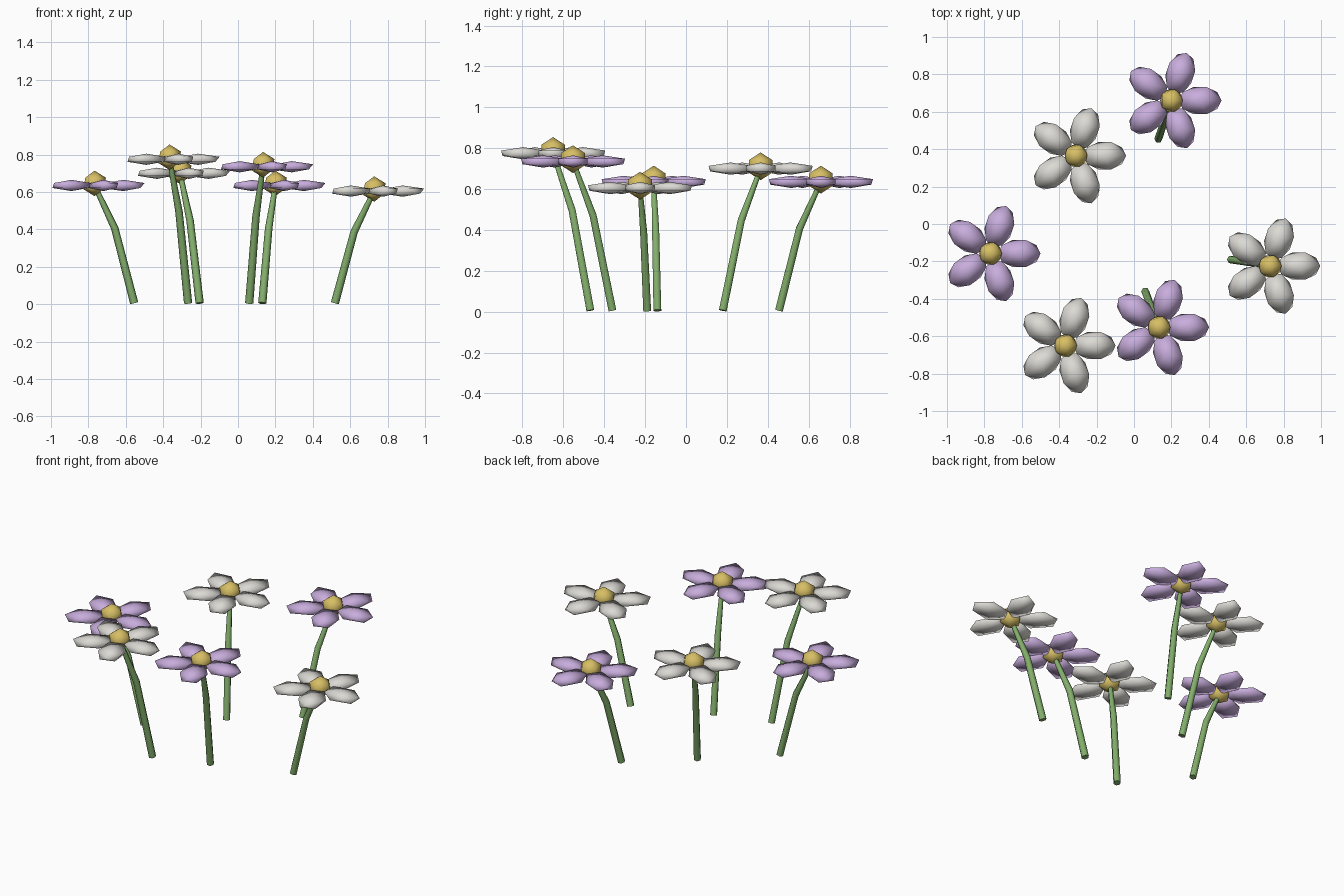
import bpy
import bmesh
from math import radians
from mathutils import Matrix, Vector

cube = bpy.data.objects.get("Cube")
if cube:
    bpy.data.objects.remove(cube, do_unlink=True)


def material(name, rgb):
    m = bpy.data.materials.new(name)
    m.use_nodes = True
    colour = (*rgb, 1.0)
    m.diffuse_color = colour
    m.node_tree.nodes["Principled BSDF"].inputs["Base Color"].default_value = colour
    return m


GREEN = material("stem green", (0.23, 0.43, 0.15))
PURPLE = material("petal lilac", (0.58, 0.42, 0.72))
WHITE = material("petal white", (0.71, 0.70, 0.66))
YELLOW = material("centre yellow", (0.68, 0.52, 0.13))


def mesh_object(name, bm, mat):
    mesh = bpy.data.meshes.new(name)
    bm.to_mesh(mesh)
    bm.free()
    mesh.materials.append(mat)
    mesh.shade_smooth()
    obj = bpy.data.objects.new(name, mesh)
    bpy.context.collection.objects.link(obj)
    return obj


# Five flattened low-poly petals around the head
def petals(name, head, mat):
    bm = bmesh.new()
    for i in range(5):
        place = (Matrix.Translation(head) @ Matrix.Rotation(radians(72 * i), 4, 'Z')
                 @ Matrix.Translation((0.153, 0, 0))
                 @ Matrix.Diagonal((0.128, 0.085, 0.03, 1)))
        bmesh.ops.create_icosphere(bm, subdivisions=1, radius=1, matrix=place)
    return mesh_object(name, bm, mat)


# Faceted ball in the middle of the petals
def centre(name, head):
    bm = bmesh.new()
    bmesh.ops.create_icosphere(bm, subdivisions=1, radius=0.068,
                               matrix=Matrix.Translation(head + Vector((0, 0, 0.011))))
    return mesh_object(name, bm, YELLOW)


# Six-sided tapered stem with one bend
def stem(name, base, head):
    bend = base.lerp(head, 0.49)
    bend.z = head.z * 0.64
    points = [base, bend, head]
    radii = [0.022, 0.020, 0.013]
    aims = [bend - base, (bend - base).normalized() + (head - bend).normalized(), head - bend]
    bm = bmesh.new()
    rings = []
    for p, r, aim in zip(points, radii, aims):
        turn = Vector((0, 0, 1)).rotation_difference(aim)
        rings.append([bm.verts.new(p + turn @ (Matrix.Rotation(radians(60 * k), 3, 'Z') @ Vector((r, 0, 0))))
                      for k in range(6)])
    for low, high in zip(rings, rings[1:]):
        for k in range(6):
            n = (k + 1) % 6
            bm.faces.new((low[k], low[n], high[n], high[k]))
    bm.faces.new(rings[0][::-1])
    bm.faces.new(rings[-1])
    obj = mesh_object(name, bm, GREEN)
    bpy.ops.object.select_all(action='DESELECT')
    obj.select_set(True)
    bpy.context.view_layer.objects.active = obj
    bpy.ops.object.shade_smooth_by_angle(angle=radians(65))


# Name, petal colour, stem foot (x, y), head (x, y, z)
flowers = [
    ("back_right", PURPLE, (0.13, 0.455), (0.20, 0.66, 0.635)),
    ("back_left", WHITE, (-0.205, 0.18), (-0.31, 0.365, 0.70)),
    ("side_left", PURPLE, (-0.555, -0.14), (-0.767, -0.158, 0.635)),
    ("side_right", WHITE, (0.518, -0.19), (0.728, -0.225, 0.605)),
    ("front_right", PURPLE, (0.06, -0.36), (0.134, -0.553, 0.735)),
    ("front_left", WHITE, (-0.267, -0.468), (-0.366, -0.65, 0.775)),
]
for name, mat, foot, top in flowers:
    head = Vector(top)
    stem(name + "_stem", Vector((*foot, 0.006)), head)
    petals(name + "_petals", head, mat)
    centre(name + "_centre", head)
